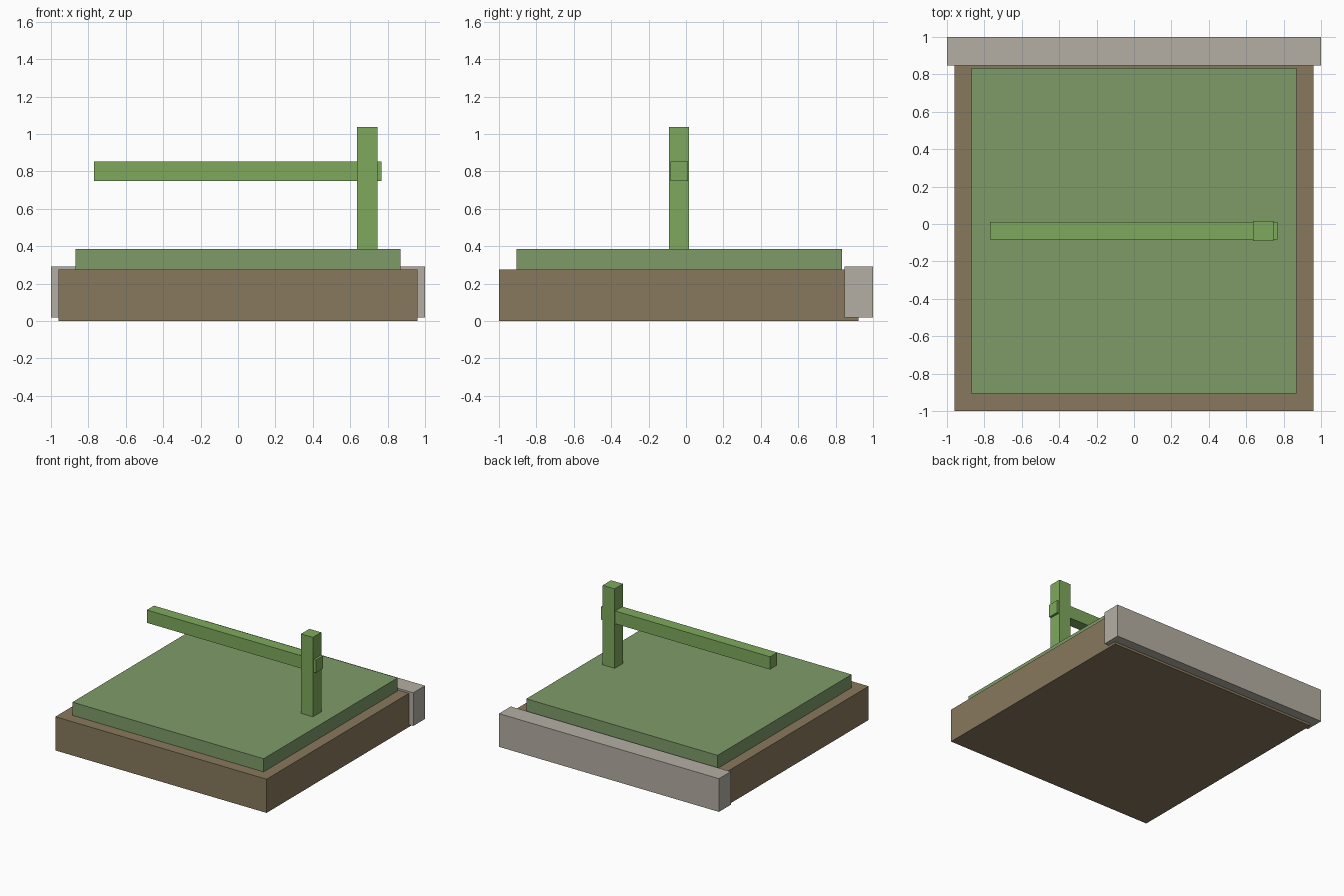
import bpy
from mathutils import Vector

if "Cube" in bpy.data.objects:
    bpy.data.objects.remove(bpy.data.objects["Cube"])


def material(name, rgb):
    mat = bpy.data.materials.new(name)
    mat.diffuse_color = (*rgb, 1)
    mat.use_nodes = True
    mat.node_tree.nodes["Principled BSDF"].inputs["Base Color"].default_value = mat.diffuse_color
    return mat


def box(name, lo, hi, mat):
    """Axis-aligned box between two opposite corners."""
    lo, hi = Vector(lo), Vector(hi)
    bpy.ops.mesh.primitive_cube_add(size=1, location=(lo + hi) / 2)
    obj = bpy.context.object
    obj.name = name
    obj.scale = hi - lo
    bpy.ops.object.transform_apply(location=False, rotation=False, scale=True)
    obj.data.materials.append(mat)
    return obj


soil = material("soil", (0.25, 0.19, 0.11))
stone = material("stone", (0.46, 0.43, 0.37))
grass = material("grass", (0.21, 0.33, 0.14))
stem = material("stem", (0.21, 0.40, 0.11))

# Ground block with raised turf and a stone kerb along the back
box("soil_base", (-0.96, -1.0, 0.0), (0.96, 0.921, 0.277), soil)
box("turf_slab", (-0.87, -0.907, 0.277), (0.868, 0.833, 0.385), grass)
box("back_kerb", (-1.0, 0.847, 0.019), (1.0, 1.0, 0.292), stone)

# Upright post and the rail passing through it
box("post", (0.637, -0.092, 0.385), (0.746, 0.016, 1.038), stem)
box("rail", (-0.771, -0.083, 0.749), (0.766, 0.01, 0.854), stem)
